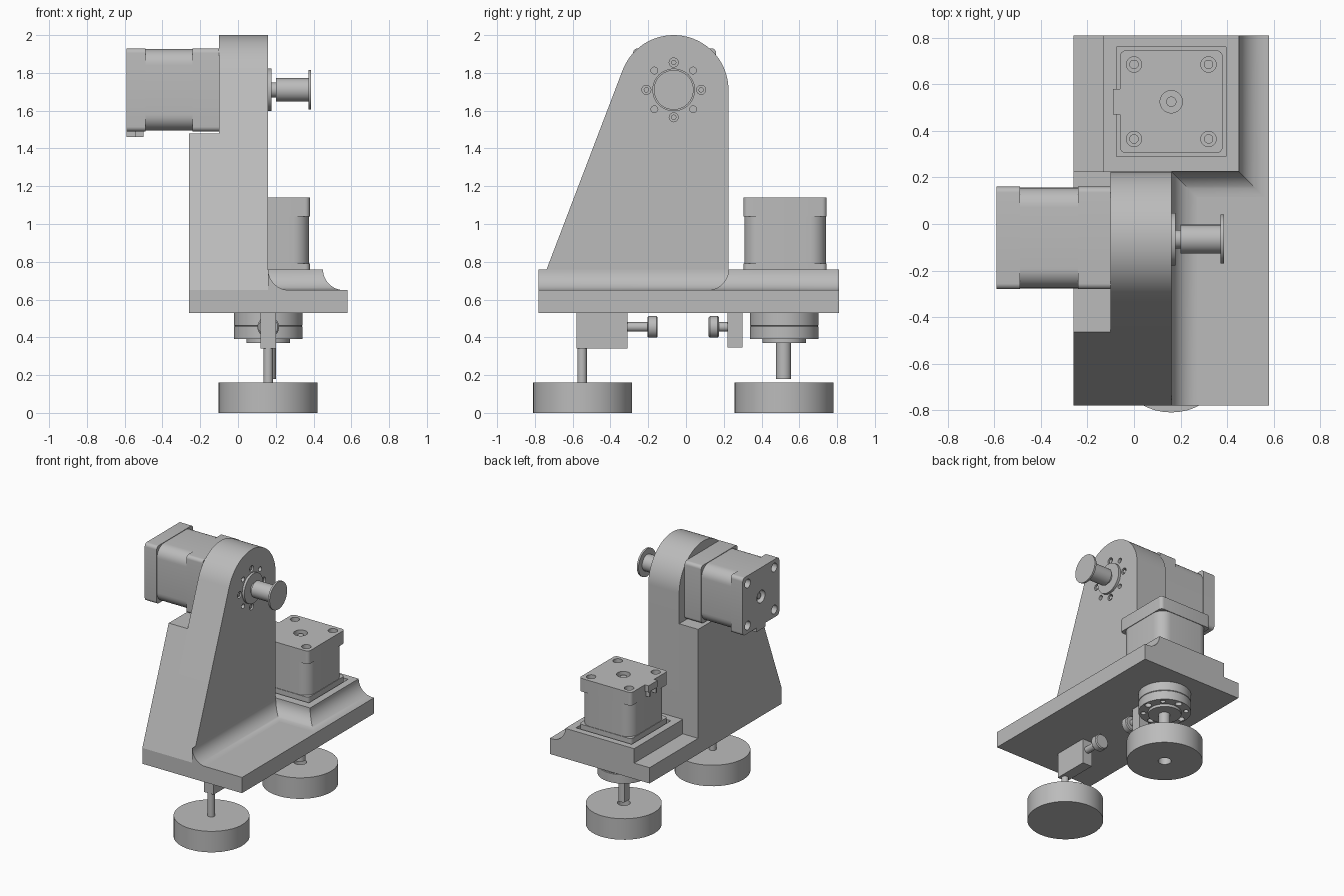
import bpy, bmesh, math
from mathutils import Matrix, Vector

if "Cube" in bpy.data.objects:
    bpy.data.objects.remove(bpy.data.objects["Cube"])

grey = bpy.data.materials.new("machine_grey")
grey.diffuse_color = (0.5, 0.5, 0.5, 1)
grey.use_nodes = True
grey.node_tree.nodes["Principled BSDF"].inputs["Base Color"].default_value = grey.diffuse_color

UP = Matrix.Identity(4)
# local (a, b, c) -> world (x=c, y=a, z=b)
ALONG_X = Matrix(((0, 0, 1, 0), (1, 0, 0, 0), (0, 1, 0, 0), (0, 0, 0, 1)))
ALONG_Y = Matrix.Rotation(-math.pi / 2, 4, 'X')


def at(x, y, z, m=UP):
    return Matrix.Translation((x, y, z)) @ m


def loft(name, rings, m=UP):
    """Skin a row of matching closed rings and cap both ends."""
    bm = bmesh.new()
    rows = [[bm.verts.new(m @ Vector(p)) for p in r] for r in rings]
    n = len(rows[0])
    for a, b in zip(rows, rows[1:]):
        for i in range(n):
            bm.faces.new((a[i], a[(i + 1) % n], b[(i + 1) % n], b[i]))
    bm.faces.new(rows[0])
    bm.faces.new(rows[-1])
    bmesh.ops.recalc_face_normals(bm, faces=bm.faces)
    me = bpy.data.meshes.new(name)
    bm.to_mesh(me)
    bm.free()
    me.materials.append(grey)
    ob = bpy.data.objects.new(name, me)
    bpy.context.collection.objects.link(ob)
    return ob


def prism(name, pts, c0, c1, m=UP):
    return loft(name, [[(a, b, c) for a, b in pts] for c in (c0, c1)], m)


def rect(a0, a1, b0, b1):
    return [(a0, b0), (a1, b0), (a1, b1), (a0, b1)]


def arc(cx, cy, r, d0, d1, n):
    ts = [math.radians(d0 + (d1 - d0) * i / n) for i in range(n + 1)]
    return [(cx + r * math.cos(t), cy + r * math.sin(t)) for t in ts]


def circle(cx, cy, r, n=48):
    return arc(cx, cy, r, 0, 360, n)[:-1]


def rounded_square(h, r, n=6):
    k = h - r
    pts = []
    for i, (sx, sy) in enumerate(((1, 1), (-1, 1), (-1, -1), (1, -1))):
        pts += arc(sx * k, sy * k, r, 90 * i, 90 * i + 90, n)
    return pts


def turned(name, profile, m=UP):
    """Solid of revolution from (radius, height) pairs."""
    return loft(name, [[(a, b, c) for a, b in circle(0, 0, r)] for r, c in profile], m)


def cut(ob, cutters):
    bpy.context.view_layer.objects.active = ob
    for c in cutters:
        mod = ob.modifiers.new("cut", 'BOOLEAN')
        mod.operation = 'DIFFERENCE'
        mod.solver = 'EXACT'
        mod.object = c
        bpy.ops.object.modifier_apply(modifier=mod.name)
        bpy.data.objects.remove(c)


def bolt_holes(r, big, small, c0, c1, m):
    """Eight holes on a circle, alternating in size."""
    out = []
    for i in range(8):
        t = math.radians(45 * i)
        pts = circle(r * math.cos(t), r * math.sin(t), small if i % 2 else big, 20)
        out.append(prism("hole_cutter", pts, c0, c1, m))
    return out


# Base plate
prism("base_plate", rect(-0.26, 0.58, -0.78, 0.81), 0.53, 0.65)

# Tower with rounded top, plus thicker lower half behind it
CY, CZ = -0.065, 1.71
top = arc(CY, CZ, 0.29, 0, 159.1, 40)
tower = prism("tower", [(-0.78, 0.65), (0.225, 0.65)] + top, -0.10, 0.16, ALONG_X)
cut(tower, bolt_holes(0.145, 0.024, 0.018, 0.10, 0.20, at(0, CY, CZ, ALONG_X)))
for i in range(4):  # bolt heads sunk in the larger holes
    t = math.pi / 2 * i
    prism("tower_bolt", circle(CY + 0.145 * math.cos(t), CZ + 0.145 * math.sin(t), 0.014, 16),
          0.09, 0.155, ALONG_X)
prism("tower_shelf", [(-0.78, 0.65), (0.225, 0.65), (0.225, 1.48), (-0.463, 1.48)],
      -0.26, -0.10, ALONG_X)

# Raised rear platform with motor pocket
platform = prism("rear_platform", rect(-0.13, 0.45, 0.225, 0.81), 0.65, 0.76)
cut(platform, [prism("pocket_cutter", rect(-0.075, 0.395, 0.29, 0.76), 0.655, 0.9)])

# Concave fillet running along the tower and around the platform
R = 0.11
section = [(R - a, 0.65 + R - b) for a, b in arc(0, 0, R, 0, 90, 14)] + [(0, 0.65)]
loft("base_fillet", [[(x + d, y - s * d, z) for d, z in section]
                     for x, y, s in ((0.16, -0.78, 0), (0.16, 0.225, 1),
                                     (0.45, 0.225, 1), (0.45, 0.81, 0))])


# Square motors: two end caps, rounded middle, connector
def motor(name, m):
    cap = rounded_square(0.22, 0.025)
    prism(name + "_front_cap", cap, 0, 0.14, m)
    prism(name + "_body", rounded_square(0.216, 0.085, 8), 0.14, 0.39, m)
    rear = prism(name + "_rear_cap", cap, 0.39, 0.49, m)
    holes = [prism("hole_cutter", circle(x, y, 0.033, 24), 0.43, 0.6, m)
             for x in (-0.16, 0.16) for y in (-0.16, 0.16)]
    cut(rear, holes + [prism("hole_cutter", circle(0, 0, 0.048, 32), 0.45, 0.6, m)])
    for x in (-0.16, 0.16):
        for y in (-0.16, 0.16):
            prism(name + "_screw", circle(x, y, 0.02, 20), 0.42, 0.45, m)
    prism(name + "_shaft_end", circle(0, 0, 0.022, 24), 0.44, 0.475, m)
    prism(name + "_connector", rect(-0.25, -0.21, -0.055, 0.055), 0.44, 0.49, m)
    for y in (-0.045, 0.033):
        prism(name + "_connector_tab", rect(-0.25, -0.21, y, y + 0.012), 0.40, 0.44, m)


motor("rear_motor", at(0.16, 0.525, 0.65))
motor("upper_motor", at(-0.10, CY + 0.005, CZ, Matrix.Rotation(-math.pi / 2, 4, 'Y')))

# Flanged spool on the tower face
turned("spool", [(0.113, 0.155), (0.113, 0.178), (0.04, 0.178), (0.04, 0.20), (0.062, 0.20),
                 (0.062, 0.372), (0.105, 0.372), (0.105, 0.386)], at(0, CY, CZ, ALONG_X))

# Round feet
turned("front_foot", [(0.262, 0), (0.262, 0.16)], at(0.16, -0.547, 0))
rear_foot = turned("rear_foot", [(0.262, 0), (0.262, 0.16)], at(0.16, 0.52, 0))
cut(rear_foot, [prism("hole_cutter", circle(0.16, 0.52, 0.045), -0.1, 0.3)])

# Front leg: rod in a clamp block
turned("front_rod", [(0.025, 0.15), (0.025, 0.35)], at(0.16, -0.55, 0))
prism("front_clamp_block", rect(0.12, 0.20, -0.58, -0.31), 0.34, 0.53)
prism("rear_clamp_block", rect(0.12, 0.20, 0.22, 0.30), 0.345, 0.53)

# Thumb screws facing each other below the plate
knob = [(0.025, 0), (0.025, 0.105), (0.05, 0.105), (0.057, 0.112), (0.057, 0.153), (0.05, 0.16)]
turned("front_thumb_screw", knob, at(0.16, -0.31, 0.455, ALONG_Y))
turned("rear_thumb_screw", knob, at(0.16, 0.28, 0.455, ALONG_Y @ Matrix.Rotation(math.pi, 4, 'X')))

# Rear bearing housing and output shaft
housing = turned("bearing_housing", [(0.182, 0.53), (0.182, 0.463), (0.178, 0.46), (0.182, 0.457),
                                     (0.182, 0.39)], at(0.16, 0.52, 0))
cut(housing, bolt_holes(0.148, 0.024, 0.018, 0.35, 0.43, at(0.16, 0.52, 0)))
turned("bearing_collar", [(0.115, 0.40), (0.115, 0.37)], at(0.16, 0.52, 0))
flat = [(max(a, -0.025), b) for a, b in circle(0, 0, 0.04)]
prism("output_shaft", flat, 0.18, 0.38, at(0.16, 0.517, 0))

# Smooth curved faces, keep edges sharp
for ob in bpy.context.collection.objects:
    ob.select_set(True)
    bpy.context.view_layer.objects.active = ob
bpy.ops.object.shade_smooth_by_angle(angle=math.radians(30))
